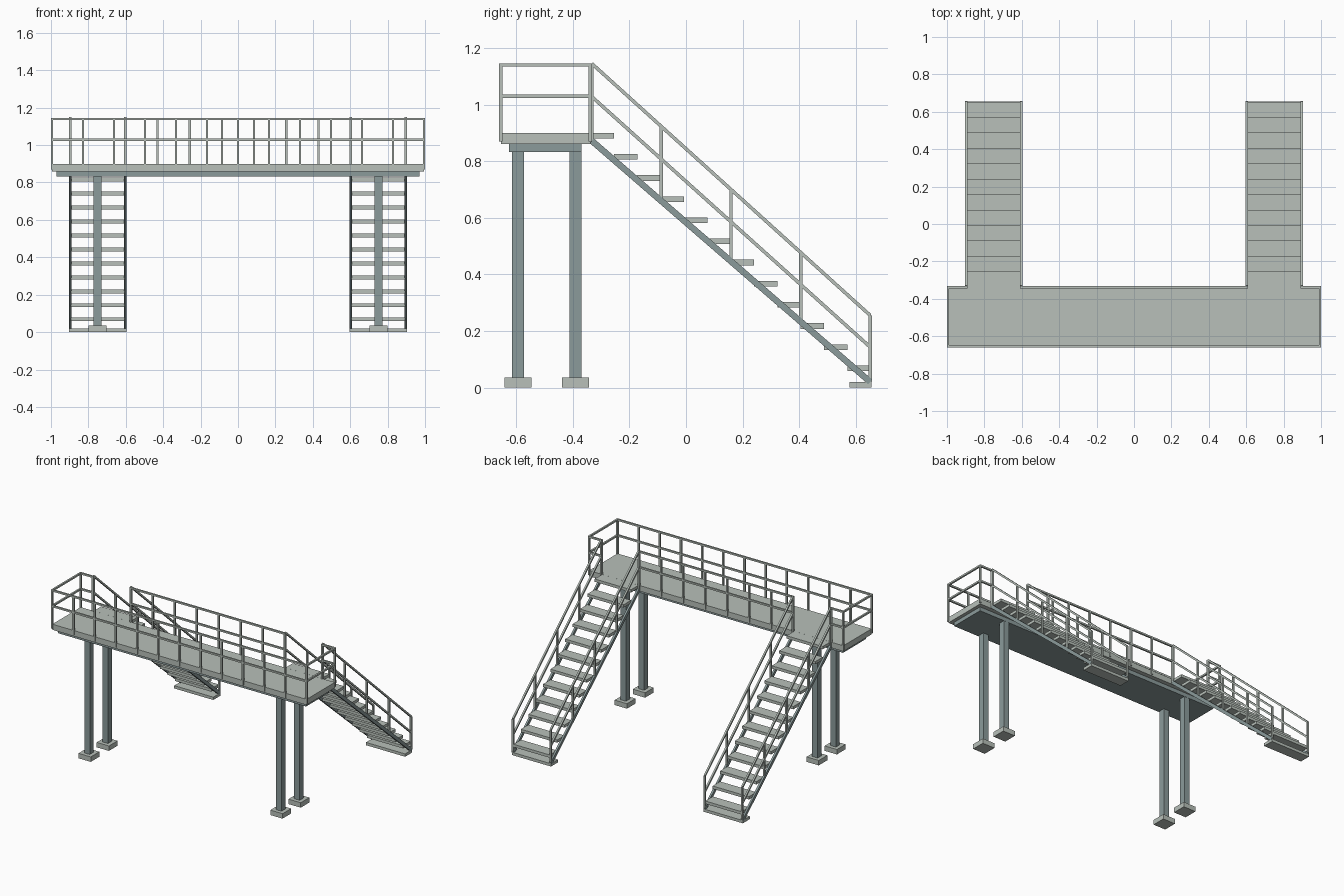
import bpy
import bmesh
from math import radians
from mathutils import Vector, Matrix

cube = bpy.data.objects.get("Cube")
if cube:
    bpy.data.objects.remove(cube, do_unlink=True)


def make_material(name, color):
    mat = bpy.data.materials.new(name)
    mat.use_nodes = True
    mat.diffuse_color = color
    mat.node_tree.nodes["Principled BSDF"].inputs["Base Color"].default_value = color
    return mat


light = make_material("pale grey green steel", (0.48, 0.53, 0.49, 1))
dark = make_material("blue grey steel", (0.26, 0.33, 0.33, 1))


def box(bm, center, size):
    matrix = Matrix.Translation(center) @ Matrix.Diagonal((*size, 1))
    bmesh.ops.create_cube(bm, size=1, matrix=matrix)


def bar(bm, start, end, width, depth):
    """Rectangular bar between two points; width runs along x for sloped bars."""
    a, b = Vector(start), Vector(end)
    along = (b - a).normalized()
    side = Vector((1, 0, 0)) if abs(along.x) < 0.5 else Vector((0, 1, 0))
    up = along.cross(side).normalized()
    rot = Matrix((side, up, along)).transposed().to_4x4()
    matrix = Matrix.Translation((a + b) / 2) @ rot
    matrix = matrix @ Matrix.Diagonal((width, depth, (b - a).length, 1))
    bmesh.ops.create_cube(bm, size=1, matrix=matrix)


def finish(bm, name, mat):
    bmesh.ops.recalc_face_normals(bm, faces=bm.faces)
    mesh = bpy.data.meshes.new(name)
    bm.to_mesh(mesh)
    bm.free()
    mesh.materials.append(mat)
    obj = bpy.data.objects.new(name, mesh)
    bpy.context.collection.objects.link(obj)
    return obj


# Main dimensions
RAIL = 0.012
DECK_X, DECK_FRONT, DECK_BACK = 0.994, -0.654, -0.338
DECK_TOP, MID_RAIL, TOP_RAIL = 0.90, 1.029, 1.14
STAIR_X, STAIR_HALF = 0.75, 0.147
STAIR_START, STAIR_END = -0.333, 0.651

# Walkway deck and the frame below it
bm = bmesh.new()
box(bm, (0, (DECK_FRONT + DECK_BACK) / 2, 0.88), (2 * DECK_X, DECK_BACK - DECK_FRONT, 0.04))
finish(bm, "deck", light)
bm = bmesh.new()
box(bm, (0, -0.497, 0.846), (1.94, 0.257, 0.028))
finish(bm, "deck_frame", dark)

# Columns and footings
columns, footings = bmesh.new(), bmesh.new()
for x in (-STAIR_X, STAIR_X):
    for y in (-0.594, -0.391):
        box(columns, (x, y, 0.434), (0.043, 0.043, 0.8))
        box(footings, (x, y, 0.0175), (0.096, 0.096, 0.035))
finish(columns, "columns", dark)
finish(footings, "footings", light)


def railing(name, start, end, spans):
    """Level guard rail with evenly spaced posts along the deck edge."""
    bm = bmesh.new()
    a, b = Vector(start), Vector(end)
    reach = (b - a).normalized() * RAIL / 2
    for z in (MID_RAIL, TOP_RAIL):
        lift = Vector((0, 0, z))
        bar(bm, a - reach + lift, b + reach + lift, RAIL, RAIL)
    for i in range(spans + 1):
        p = a.lerp(b, i / spans)
        box(bm, (p.x, p.y, (0.87 + TOP_RAIL) / 2), (RAIL, RAIL, TOP_RAIL - 0.87))
    finish(bm, name, light)


inner, outer = STAIR_X - STAIR_HALF, STAIR_X + STAIR_HALF
railing("front_railing", (-DECK_X, DECK_FRONT, 0), (DECK_X, DECK_FRONT, 0), 12)
railing("back_railing", (-inner, DECK_BACK, 0), (inner, DECK_BACK, 0), 7)
for side, label in ((1, "left"), (-1, "right")):
    x = side * DECK_X
    railing(label + "_end_railing", (x, DECK_FRONT, 0), (x, DECK_BACK, 0), 1)
    railing(label + "_back_corner_railing", (side * outer, DECK_BACK, 0), (x, DECK_BACK, 0), 1)

# Two staircases
for side, label in ((1, "left"), (-1, "right")):
    cx = side * STAIR_X

    # Treads and the landing plate on the ground
    bm = bmesh.new()
    for i in range(12):
        box(bm, (cx, -0.296 + i * 0.0825, 0.89 - i * 0.0747), (0.284, 0.083, 0.02))
    box(bm, (cx, 0.616, 0.01), (0.306, 0.078, 0.02))
    finish(bm, label + "_stair_treads", light)

    # Stringers and sloping handrails on both sides
    stringers, rails = bmesh.new(), bmesh.new()
    for x in (cx - STAIR_HALF, cx + STAIR_HALF):
        bar(stringers, (x, STAIR_START, 0.872), (x, STAIR_END, 0.02), 0.014, 0.022)
        for top, bottom in ((1.145, 0.255), (1.028, 0.143)):
            bar(rails, (x, STAIR_START, top), (x, STAIR_END, bottom), RAIL, RAIL)
        for i in range(5):
            t = i / 4
            y = STAIR_START + t * (STAIR_END - STAIR_START)
            low, high = 0.872 - t * 0.852, 1.145 - t * 0.89
            box(rails, (x, y, (low + high) / 2), (RAIL, RAIL, high - low))
    finish(stringers, label + "_stair_stringers", dark)
    finish(rails, label + "_stair_railings", light)
